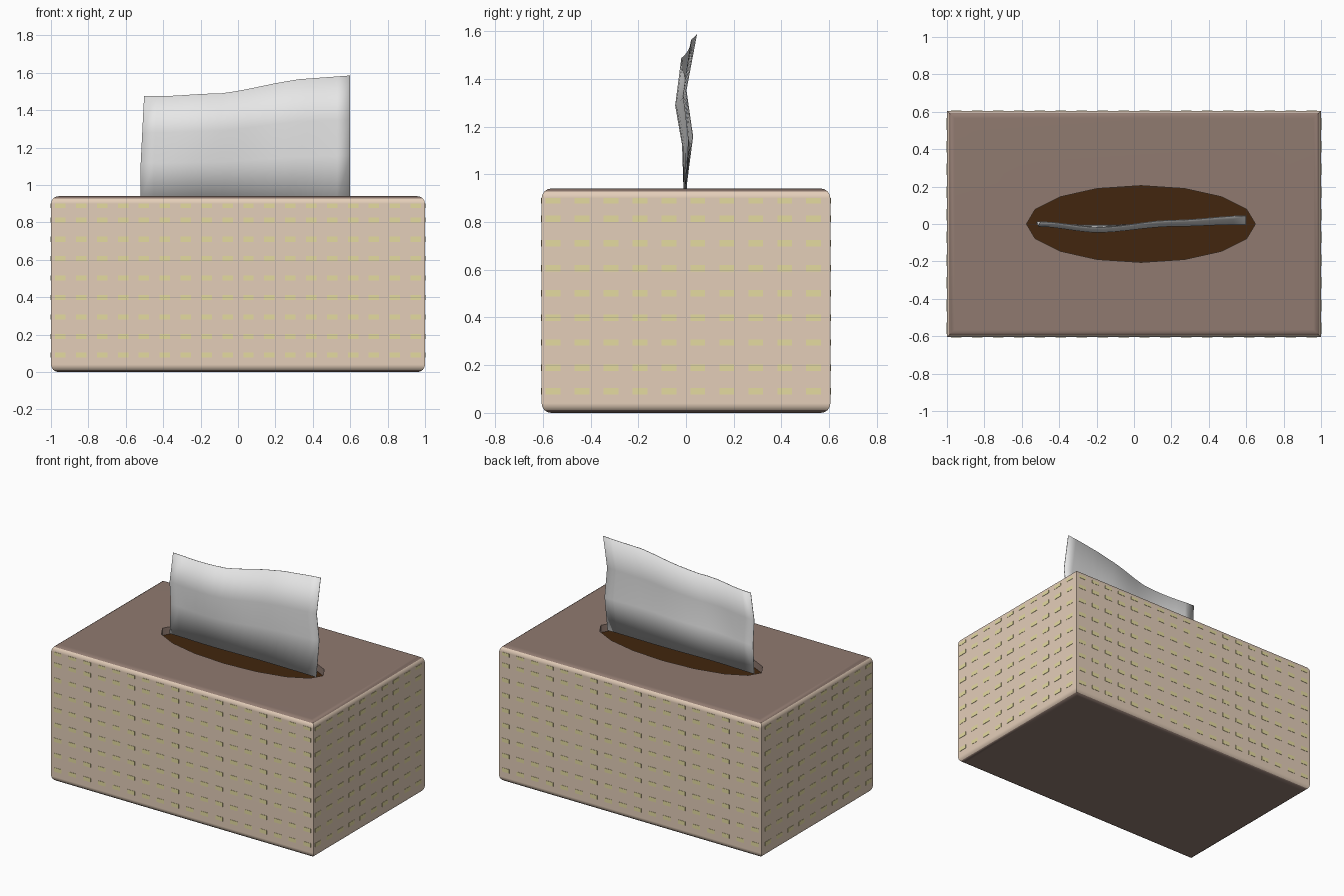
import bpy, bmesh, math
from mathutils import Matrix, Vector

if "Cube" in bpy.data.objects:
    bpy.data.objects.remove(bpy.data.objects["Cube"])


def material(name, rgb):
    m = bpy.data.materials.new(name)
    m.diffuse_color = (*rgb, 1)
    m.use_nodes = True
    m.node_tree.nodes["Principled BSDF"].inputs["Base Color"].default_value = m.diffuse_color
    return m


TAN = material("tan_card", (0.775, 0.617, 0.485))
MAUVE = material("brown_card", (0.279, 0.195, 0.162))
DARK = material("dark_brown", (0.054, 0.019, 0.0044))
DASH = material("pale_green", (0.783, 0.708, 0.352))
WHITE = material("tissue_white", (0.8, 0.8, 0.8))

HX, HY, H, R = 1.0, 0.605, 0.94, 0.04


def finish(bm, name, mats, angle=None):
    bmesh.ops.recalc_face_normals(bm, faces=bm.faces)
    me = bpy.data.meshes.new(name)
    bm.to_mesh(me)
    bm.free()
    for m in mats:
        me.materials.append(m)
    ob = bpy.data.objects.new(name, me)
    bpy.context.collection.objects.link(ob)
    if angle:
        for p in me.polygons:
            p.use_smooth = True
        me.set_sharp_from_angle(angle=math.radians(angle))
    return ob


# Box: stacked rectangles with rounded top and bottom edges
bm = bmesh.new()
SEG = 4
levels = []
for i in range(SEG + 1):
    a = math.pi / 2 * i / SEG
    levels.append((R * (1 - math.sin(a)), R * (1 - math.cos(a))))
levels += [(ins, H - z) for ins, z in reversed(levels)]
rings = []
for ins, z in levels:
    x, y = HX - ins, HY - ins
    rings.append([bm.verts.new((sx * x, sy * y, z))
                  for sx, sy in ((1, 1), (-1, 1), (-1, -1), (1, -1))])
bm.faces.new(rings[0][::-1])
for k, (a, b) in enumerate(zip(rings, rings[1:])):
    for i in range(4):
        j = (i + 1) % 4
        f = bm.faces.new((a[i], a[j], b[j], b[i]))
        f.material_index = 0

# Oval opening sunk into the lid
def oval(z):
    return [bm.verts.new((0.037 + 0.612 * math.cos(k * math.pi / 8),
                          0.205 * math.sin(k * math.pi / 8), z)) for k in range(16)]


rim, base = oval(H), oval(H - 0.05)
top = rings[-1]
for q in range(4):
    for k in range(4 * q, 4 * q + 4):
        bm.faces.new((top[q], rim[(k + 1) % 16], rim[k]))
    bm.faces.new((top[q], top[(q + 1) % 4], rim[(4 * q + 4) % 16]))
for k in range(16):
    j = (k + 1) % 16
    bm.faces.new((rim[k], rim[j], base[j], base[k])).material_index = 1
floor = bm.faces.new(base)
bmesh.ops.recalc_face_normals(bm, faces=bm.faces)
for f in bm.faces:
    if abs(f.normal.z) > 0.7:
        f.material_index = 1
floor.material_index = 2
box = finish(bm, "tissue_box", [TAN, MAUVE, DARK], 35)
wn = box.modifiers.new("even_shading", 'WEIGHTED_NORMAL')
wn.keep_sharp = True

# Printed dashes: thin plates in rows on all four sides
rows = [0.09, 0.19, 0.295, 0.398, 0.502, 0.606, 0.71, 0.813, 0.889]


def dashes(name, count, first, step, size, place):
    bm = bmesh.new()
    for z in rows:
        for k in range(count):
            for s in (-1, 1):
                pos, scale = place(first + k * step, s, size)
                h = 0.022 if z > 0.85 else 0.027
                mat = Matrix.Translation(Vector((*pos, z))) @ Matrix.Diagonal((*scale, h, 1))
                bmesh.ops.create_cube(bm, size=1, matrix=mat)
    return finish(bm, name, [DASH])


dashes("front_back_dashes", 18, -0.95, 0.1118, 0.056,
       lambda t, s, w: ((t, s * HY), (w, 0.004)))
dashes("end_dashes", 10, -0.557, 0.1213, 0.062,
       lambda t, s, w: ((s * HX, t), (0.004, w)))

# Tissue: gently waved sheet rising from the opening
wave_x = [-0.52, -0.2, 0.2, 0.6]
wave = [(0.0, 0.012, -0.012, 0.012), (-0.008, -0.015, -0.044, -0.018),
        (0.0, 0.01, -0.012, 0.02), (-0.004, 0.028, 0.0, 0.044)]
heights = [(-0.52, 1.475), (-0.37, 1.476), (-0.2, 1.487), (-0.1, 1.49), (0, 1.504),
           (0.2, 1.545), (0.32, 1.565), (0.6, 1.585)]


def top_z(x):
    for (x0, z0), (x1, z1) in zip(heights, heights[1:]):
        if x <= x1 + 1e-6:
            return z0 + (z1 - z0) * (x - x0) / (x1 - x0)
    return heights[-1][1]


def sway(x, r):
    for i in range(3):
        if x <= wave_x[i + 1] + 1e-6:
            t = (x - wave_x[i]) / (wave_x[i + 1] - wave_x[i])
            t = t * t * (3 - 2 * t)
            return wave[i][r] * (1 - t) + wave[i + 1][r] * t
    return wave[-1][r]


bm = bmesh.new()
N = 16
grid = []
for r, v in enumerate((0.0, 0.36, 0.65, 1.0)):
    line = []
    for i in range(N + 1):
        x = -0.52 + 1.12 * i / N
        z = 0.918 + (top_z(x) - 0.918) * v
        lean = 0.018 * max(0, v - 0.36) / 0.64 * (1 - i / N)
        line.append(bm.verts.new((x + lean, sway(x, r), z)))
    grid.append(line)
for a, b in zip(grid, grid[1:]):
    for i in range(N):
        bm.faces.new((a[i], a[i + 1], b[i + 1], b[i]))
tissue = finish(bm, "tissue", [WHITE], 60)
sol = tissue.modifiers.new("thickness", 'SOLIDIFY')
sol.thickness = 0.004
sol.offset = 0
